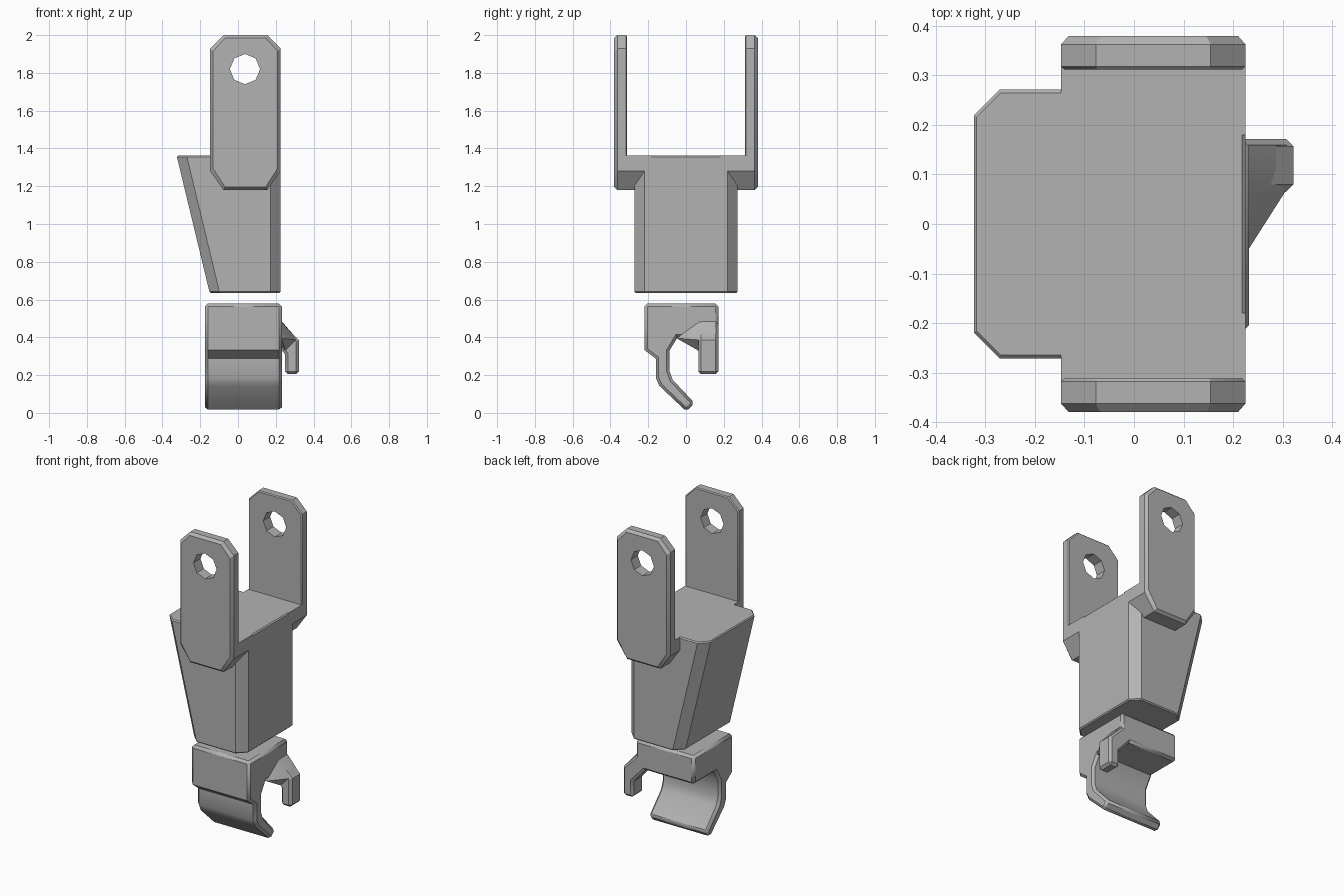
import bpy, bmesh, math

if "Cube" in bpy.data.objects:
    bpy.data.objects.remove(bpy.data.objects["Cube"], do_unlink=True)

GREY = (0.45, 0.45, 0.45, 1)
mat = bpy.data.materials.new("plain grey")
mat.use_nodes = True
mat.diffuse_color = GREY
mat.node_tree.nodes["Principled BSDF"].inputs["Base Color"].default_value = GREY


def activate(obj):
    bpy.ops.object.select_all(action="DESELECT")
    obj.select_set(True)
    bpy.context.view_layer.objects.active = obj


def apply_all(obj):
    activate(obj)
    for m in list(obj.modifiers):
        bpy.ops.object.modifier_apply(modifier=m.name)


def finish(name, bm, bevel=0, limit=50, smooth=30):
    bmesh.ops.recalc_face_normals(bm, faces=bm.faces)
    mesh = bpy.data.meshes.new(name)
    bm.to_mesh(mesh)
    bm.free()
    obj = bpy.data.objects.new(name, mesh)
    bpy.context.collection.objects.link(obj)
    mesh.materials.append(mat)
    if bevel:
        mod = obj.modifiers.new("bevel", "BEVEL")
        mod.width, mod.segments = bevel, 1
        mod.limit_method = "ANGLE"
        mod.angle_limit = math.radians(limit)
        apply_all(obj)
    activate(obj)
    bpy.ops.object.shade_smooth_by_angle(angle=math.radians(smooth))
    return obj


def loft(rings):
    """Join rings of equal length and cap both ends."""
    bm = bmesh.new()
    loops = [[bm.verts.new(p) for p in ring] for ring in rings]
    n = len(loops[0])
    for a, b in zip(loops, loops[1:]):
        for i in range(n):
            j = (i + 1) % n
            bm.faces.new((a[i], a[j], b[j], b[i]))
    bm.faces.new(loops[0])
    bm.faces.new(loops[-1])
    return bm


def octagon(x0, x1, y0, y1, cx, low, high):
    """Rectangle with cut corners; low and high set the cut at each y end."""
    return [(x0 + cx, y0), (x1 - cx, y0), (x1, y0 + low), (x1, y1 - high),
            (x1 - cx, y1), (x0 + cx, y1), (x0, y1 - high), (x0, y0 + low)]


# Tapered body, with its sloping side towards -x
body_rings = [[(x, y, z) for x, y in octagon(left, 0.225, -0.272, 0.272, 0.053, 0.053, 0.053)]
              for left, z in ((-0.15, 0.635), (-0.325, 1.362))]
finish("body", loft(body_rings), bevel=0.007)

# Two upright ears with a hole, and the shoulders that carry them
for side, word in ((-1, "front"), (1, "back")):
    rings = []
    for y, d in ((0.312, 0.006), (0.318, 0), (0.363, 0), (0.38, 0.015)):
        outline = octagon(-0.147 + d, 0.225 - d, 1.18 + d, 2 - d, 0.07 - d * 0.4, 0.1, 0.07)
        rings.append([(x, side * y, z) for x, z in outline])
    ear = finish(word + "_ear", loft(rings))

    bpy.ops.mesh.primitive_cylinder_add(vertices=8, radius=0.08, depth=0.3,
                                        location=(0.037, side * 0.345, 1.82),
                                        rotation=(math.pi / 2, 0, 0))
    cutter = bpy.context.object
    cutter.hide_render = True
    cut = ear.modifiers.new("hole", "BOOLEAN")
    cut.operation, cut.solver, cut.object = "DIFFERENCE", "EXACT", cutter
    apply_all(ear)
    bpy.data.objects.remove(cutter, do_unlink=True)

    shoulder = [(-0.077, 1.18), (0.155, 1.18), (0.225, 1.28),
                (0.225, 1.362), (-0.147, 1.362), (-0.147, 1.28)]
    finish(word + "_shoulder",
           loft([[(x, side * y, z) for x, z in shoulder] for y in (0.18, 0.33)]))

# Clip below the body: a block with a curved jaw, drawn in side profile
jaw = [(-0.22, 0.578), (0.172, 0.578), (0.172, 0.4), (-0.045, 0.4),
       (-0.087, 0.33), (-0.087, 0.22), (-0.07, 0.175), (0.045, 0.052),
       (0.002, 0.008), (-0.14, 0.142), (-0.16, 0.185), (-0.16, 0.287), (-0.22, 0.333)]
finish("clip_jaw", loft([[(x, y, z) for y, z in jaw] for x in (-0.175, 0.232)]),
       bevel=0.015, limit=60, smooth=40)

# Hook on the +x side of the clip
hook = [(0.16, 0.41), (0.25, 0.31), (0.25, 0.205), (0.322, 0.205),
        (0.322, 0.385), (0.225, 0.485), (0.16, 0.485)]
finish("clip_hook", loft([[(x, y, z) for x, z in hook] for y in (0.065, 0.172)]),
       bevel=0.015, limit=60)

# Sloping web that braces the hook
web = bmesh.new()
for p in ((0.2, -0.05, 0.395), (0.232, -0.05, 0.395), (0.232, 0.07, 0.482),
          (0.232, 0.16, 0.485), (0.2, 0.16, 0.485), (0.2, 0.16, 0.395),
          (0.318, 0.085, 0.385), (0.318, 0.16, 0.385), (0.25, 0.065, 0.33), (0.25, 0.16, 0.33)):
    web.verts.new(p)
bmesh.ops.convex_hull(web, input=web.verts)
finish("hook_web", web)
